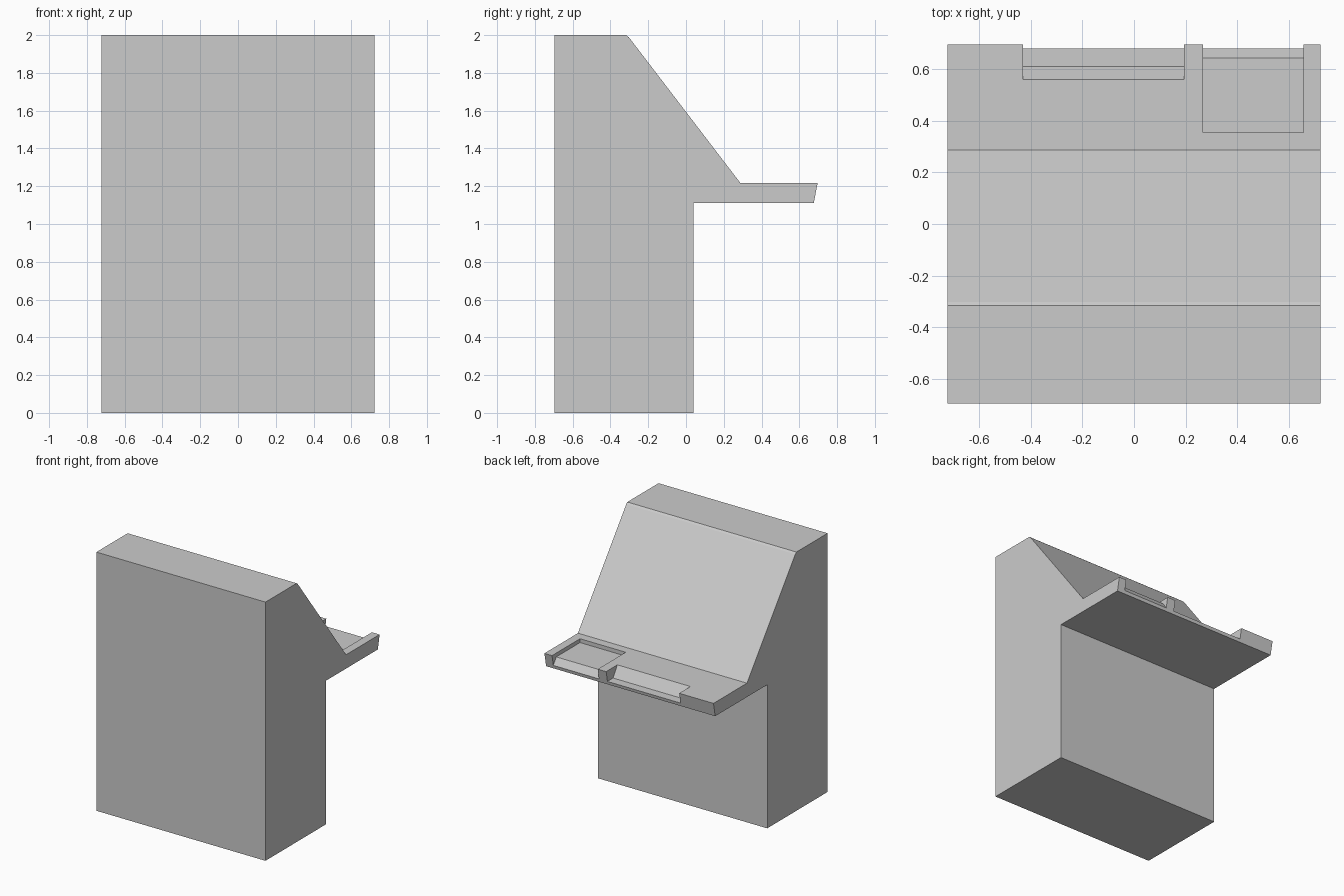
import bpy
import bmesh

if "Cube" in bpy.data.objects:
    bpy.data.objects.remove(bpy.data.objects["Cube"])


def extrude_profile(name, profile, x0, x1):
    """Solid made from a (y, z) profile extruded along x."""
    bm = bmesh.new()
    face = bm.faces.new([bm.verts.new((x0, y, z)) for y, z in profile])
    ext = bmesh.ops.extrude_face_region(bm, geom=[face])
    verts = [v for v in ext["geom"] if isinstance(v, bmesh.types.BMVert)]
    bmesh.ops.translate(bm, verts=verts, vec=(x1 - x0, 0, 0))
    bmesh.ops.recalc_face_normals(bm, faces=bm.faces)
    mesh = bpy.data.meshes.new(name)
    bm.to_mesh(mesh)
    bm.free()
    obj = bpy.data.objects.new(name, mesh)
    bpy.context.collection.objects.link(obj)
    return obj


# Cabinet with sloped panel and overhanging shelf
cabinet = extrude_profile("console_cabinet", [
    (-0.697, 0), (0.04, 0), (0.04, 1.11), (0.676, 1.11), (0.697, 1.217),
    (0.288, 1.217), (-0.302, 1.988), (-0.316, 2.0), (-0.697, 2.0)],
    -0.723, 0.723)

# Wide recess with a sloped back wall, open at the shelf edge
wide = extrude_profile("wide_recess_cutter", [
    (0.53, 1.27), (0.56, 1.217), (0.612, 1.135), (0.8, 1.135), (0.8, 1.27)],
    -0.43, 0.195)

# Square tray with a lip falling away towards the shelf edge
tray = extrude_profile("tray_cutter", [
    (0.355, 1.187), (0.645, 1.187), (0.681, 1.135), (0.8, 1.135),
    (0.8, 1.27), (0.355, 1.27)],
    0.267, 0.658)

# Cut the recesses and remove the cutters
for cutter in (wide, tray):
    cutter.hide_render = True
    mod = cabinet.modifiers.new(cutter.name, 'BOOLEAN')
    mod.operation = 'DIFFERENCE'
    mod.solver = 'EXACT'
    mod.object = cutter
bpy.context.view_layer.objects.active = cabinet
cabinet.select_set(True)
for cutter in (wide, tray):
    bpy.ops.object.modifier_apply(modifier=cutter.name)
    bpy.data.objects.remove(cutter)
